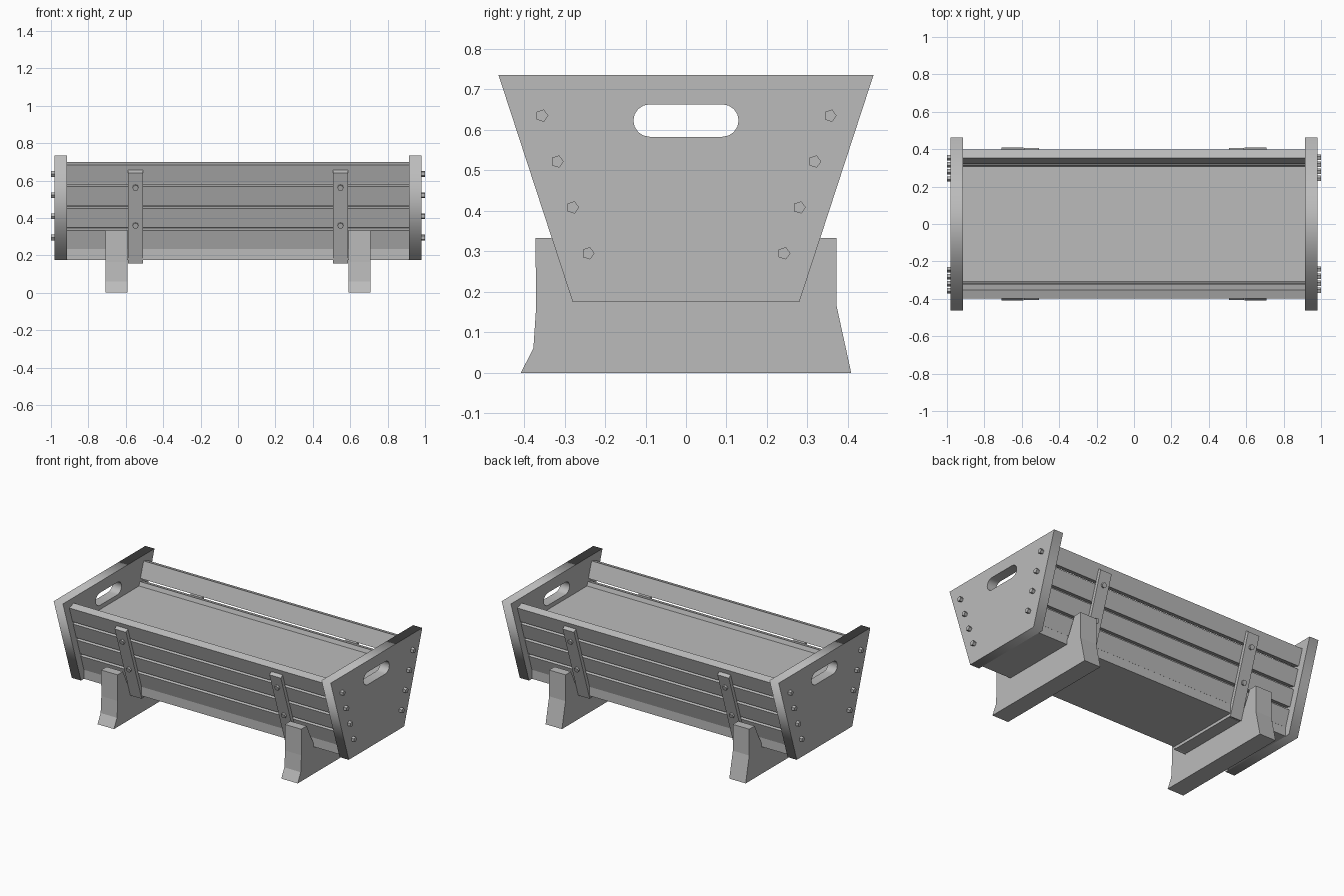
import bpy, bmesh, math
from mathutils import Vector, Matrix

cube = bpy.data.objects.get("Cube")
if cube:
    bpy.data.objects.remove(cube, do_unlink=True)

GREY = (0.5, 0.5, 0.5, 1)
mat = bpy.data.materials.new("plain_grey")
mat.use_nodes = True
mat.diffuse_color = GREY
mat.node_tree.nodes["Principled BSDF"].inputs["Base Color"].default_value = GREY

SLOPE = 0.327                                   # sideways lean of the walls
ALONG = Vector((0, SLOPE, 1)).normalized()      # up the back wall
OUT = Vector((0, 1, -SLOPE)).normalized()       # out of the back wall


def wall(z, offset=0.0):
    """Point on the outer slat plane of the back wall, moved along its normal."""
    p = Vector((0, 0.398 - (0.684 - z) * SLOPE, z)) + OUT * offset
    return p.y, p.z


def finish(name, bm):
    bmesh.ops.recalc_face_normals(bm, faces=bm.faces)
    mesh = bpy.data.meshes.new(name)
    bm.to_mesh(mesh)
    bm.free()
    mesh.materials.append(mat)
    ob = bpy.data.objects.new(name, mesh)
    bpy.context.collection.objects.link(ob)
    return ob


def prism(name, profile, x0, x1, side=1):
    """Extrude a (y, z) profile along x; side=-1 flips it to the front."""
    bm = bmesh.new()
    face = bm.faces.new([bm.verts.new((x0, y * side, z)) for y, z in profile])
    ext = bmesh.ops.extrude_face_region(bm, geom=[face])["geom"]
    verts = [v for v in ext if isinstance(v, bmesh.types.BMVert)]
    bmesh.ops.translate(bm, verts=verts, vec=(x1 - x0, 0, 0))
    return finish(name, bm)


def bolt(name, centre, axis, length, sides):
    """Short bolt head starting at centre and pointing along axis."""
    bm = bmesh.new()
    axis = Vector(axis)
    turn = axis.to_track_quat('Z', 'Y').to_matrix().to_4x4()
    spin = Matrix.Rotation(-math.pi / 2, 4, 'Z')
    place = Matrix.Translation(Vector(centre) + axis * length / 2)
    bmesh.ops.create_cone(bm, cap_ends=True, segments=sides, radius1=0.016,
                          radius2=0.016, depth=length, matrix=place @ turn @ spin)
    return finish(name, bm)


def end_panel(name, x):
    """Trapezoid board with a rounded hand hole, filled as a flat curve."""
    outline = [(-0.28, 0.175), (0.28, 0.175), (0.463, 0.735), (-0.463, 0.735)]
    hole = []
    for i in range(18):
        a = math.pi * (i % 9) / 8 + (math.pi / 2 if i >= 9 else -math.pi / 2)
        shift = -0.09 if i >= 9 else 0.09
        hole.append((shift + 0.04 * math.cos(a), 0.623 + 0.04 * math.sin(a)))
    curve = bpy.data.curves.new(name, 'CURVE')
    curve.dimensions = '2D'
    curve.fill_mode = 'BOTH'
    curve.extrude = 0.0325
    for pts in (outline, hole):
        sp = curve.splines.new('POLY')
        sp.points.add(len(pts) - 1)
        for p, (y, z) in zip(sp.points, pts):
            p.co = (y, z, 0, 1)
        sp.use_cyclic_u = True
    tmp = bpy.data.objects.new(name + "_curve", curve)
    bpy.context.collection.objects.link(tmp)
    bpy.context.view_layer.update()
    deps = bpy.context.evaluated_depsgraph_get()
    mesh = bpy.data.meshes.new_from_object(tmp.evaluated_get(deps))
    bm = bmesh.new()
    bm.from_mesh(mesh)
    bpy.data.objects.remove(tmp, do_unlink=True)
    bmesh.ops.remove_doubles(bm, verts=bm.verts, dist=1e-5)
    # curve x, y, z become model y, z, x
    for v in bm.verts:
        v.co = (v.co.z + x, v.co.x, v.co.y)
    return finish(name, bm)


# End panels with bolt heads
for sx, label in ((1, "left"), (-1, "right")):
    end_panel(label + "_end_panel", sx * 0.9475)
    for i in range(4):
        for sy in (1, -1):
            bolt(label + "_end_bolt", (sx * 0.98, sy * (0.356 - 0.038 * i), 0.635 - 0.1133 * i),
                 (sx, 0, 0), 0.02, 5)

# Floor board and mattress
prism("floor_board", [(-0.25, 0.175), (0.25, 0.175), (0.25, 0.233), (-0.25, 0.233)], -0.915, 0.915)
low, high = wall(0.25, -0.049), wall(0.57, -0.049)
prism("mattress", [(-low[0], 0.233), (low[0], 0.233), (high[0], 0.556), (-high[0], 0.556)],
      -0.915, 0.915)

# Slatted long walls
for sy, label in ((1, "back"), (-1, "front")):
    for i in range(4):
        top = 0.684 - 0.117 * i
        slat = [wall(top), wall(top, -0.0475), wall(top - 0.1, -0.0475), wall(top - 0.1)]
        prism(label + "_slat", slat, -0.915, 0.915, sy)

    # Upright straps with two bolts each
    for sx in (1, -1):
        strap = [wall(0.655), wall(0.648, 0.022), wall(0.162, 0.022), wall(0.162)]
        prism(label + "_strap", strap, sx * 0.507, sx * 0.588, sy)
        for z in (0.57, 0.367):
            y, z = wall(z, 0.022)
            bolt(label + "_strap_bolt", (sx * 0.548, y * sy, z), (0, OUT.y * sy, OUT.z), 0.012, 8)

# Battens under the floor and cradle feet
foot = [(-0.408, 0), (0.408, 0), (0.372, 0.165), (0.372, 0.333), (0.317, 0.333), (0.275, 0.245),
        (0.235, 0.175), (-0.235, 0.175), (-0.275, 0.245), (-0.317, 0.333), (-0.372, 0.333),
        (-0.37, 0.165), (-0.377, 0.06)]
batten = [(-0.235, 0.157), (0.235, 0.157), (0.235, 0.175), (-0.235, 0.175)]
for sx, label in ((1, "left"), (-1, "right")):
    prism(label + "_batten", batten, sx * 0.507, sx * 0.588)
    prism(label + "_foot", foot, sx * 0.592, sx * 0.708)
